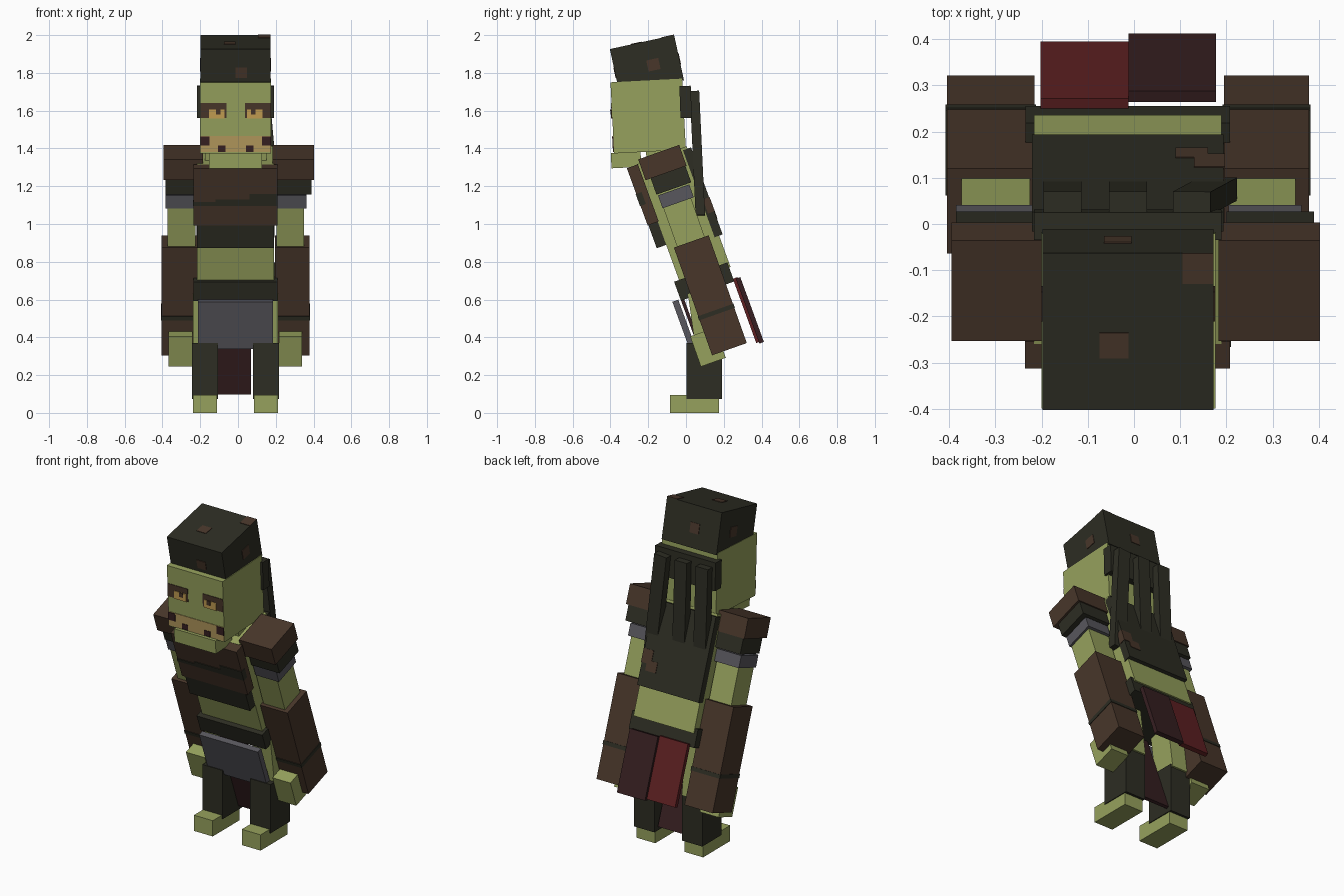
import bpy, bmesh, math
from mathutils import Matrix, Vector

cube = bpy.data.objects.get("Cube")
if cube:
    bpy.data.objects.remove(cube, do_unlink=True)


def material(name, rgb):
    lin = [((c / 255 + 0.055) / 1.055) ** 2.4 for c in rgb] + [1.0]
    m = bpy.data.materials.new(name)
    m.use_nodes = True
    m.diffuse_color = lin
    bsdf = m.node_tree.nodes["Principled BSDF"]
    bsdf.inputs["Base Color"].default_value = lin
    bsdf.inputs["Roughness"].default_value = 0.9
    return m


GREEN = material("green_skin", (150, 161, 93))
BLACK = material("black_cloth", (45, 45, 35))
BROWN = material("brown_leather", (72, 54, 42))
GREY = material("grey_metal", (88, 87, 93))
MAROON = material("maroon_cloth", (54, 31, 33))
RED = material("red_cloth", (94, 32, 34))
TAN = material("tan_mouth", (178, 152, 92))
YELLOW = material("yellow_eye", (196, 158, 82))


def frame(y, z, tilt, x=0, roll=0):
    """Leaning frame whose origin is the top front edge of a part."""
    return (Matrix.Translation((x, y, z)) @ Matrix.Rotation(math.radians(tilt), 4, 'X')
            @ Matrix.Rotation(math.radians(roll), 4, 'Y'))


def box(name, mat, fr, x, depth, drop):
    """Box spanning x, depth (backwards) and drop (downwards) in a frame."""
    lo = Vector((x[0], depth[0], -drop[1]))
    hi = Vector((x[1], depth[1], -drop[0]))
    bm = bmesh.new()
    bmesh.ops.create_cube(bm, size=1)
    for v in bm.verts:
        p = Vector([lo[i] + (v.co[i] + 0.5) * (hi[i] - lo[i]) for i in range(3)])
        v.co = fr @ p
    mesh = bpy.data.meshes.new(name)
    bm.to_mesh(mesh)
    bm.free()
    mesh.materials.append(mat)
    ob = bpy.data.objects.new(name, mesh)
    bpy.context.collection.objects.link(ob)
    return ob


E = 0.003  # thickness of painted plates

# Head, jaw and neck
head = frame(-0.4, 1.75, 3)
box("head", GREEN, head, (-0.2, 0.176), (0, 0.38), (0, 0.377))
box("jaw", GREEN, head, (-0.153, 0.127), (-0.018, 0.14), (0.374, 0.455))
box("neck", GREEN, frame(-0.22, 1.42, 10), (-0.175, 0.15), (0, 0.2), (0, 0.14))

# Face paint
C = -0.012
for side, s in (("right", -1), ("left", 1)):
    def face(name, mat, a, b, top, bottom, lift=1):
        box(side + "_" + name, mat, head, sorted((C + s * a, C + s * b)),
            (-E * lift, 0.001), (top, bottom))
    face("eye_socket", BROWN, 0.05, 0.187, 0.11, 0.19)
    face("eye", YELLOW, 0.06, 0.142, 0.143, 0.192, 2)
    face("pupil", BROWN, 0.08, 0.105, 0.143, 0.17, 3)
    face("cheek_mark", MAROON, 0.14, 0.187, 0.287, 0.335, 2)
    face("lip_mark", MAROON, 0.055, 0.095, 0.335, 0.368, 2)
box("mouth", TAN, head, (C - 0.187, C + 0.187), (-E, 0.001), (0.285, 0.37))

# Tall cap with worn spots on every side
cap = frame(-0.403, 1.926, 12.3)
X0, X1, D, H = -0.198, 0.172, 0.348, 0.245
box("cap", BLACK, cap, (X0, X1), (0, D), (0, H))
box("cap_front_spot", BROWN, cap, (-0.012, 0.048), (-E, 0), (0.1, 0.155))
box("cap_top_spot", BROWN, cap, (-0.075, -0.012), (0.115, 0.172), (-E, 0))
box("cap_corner_spot", BROWN, cap, (0.105, X1), (0.28, D), (-E, 0))
box("cap_back_spot", BROWN, cap, (-0.065, -0.005), (D, D + E), (0.1, 0.16))
for name, x in (("right", (X0 - E, X0)), ("left", (X1, X1 + E))):
    box(name + "_cap_spot", BROWN, cap, x, (0.175, 0.24), (0.1, 0.16))

# Hair at the back of the head, with three hanging locks
box("hair", BLACK, frame(-0.035, 1.73, 2), (-0.217, 0.19), (0, 0.06), (0, 0.17))
for i, (x, length, roll) in enumerate(((-0.155, 0.53, 0), (-0.013, 0.58, 0), (0.125, 0.66, -5))):
    lock = frame(0.02, 1.7, 2.7, x, roll)
    box("hair_lock_%d" % (i + 1), BLACK, lock, (-0.041, 0.041), (0, 0.05), (0, length))

# Leaning torso with layered vest
LEAN = 20
box("torso", GREEN, frame(-0.26, 1.316, LEAN), (-0.217, 0.19), (0, 0.28), (0, 0.68))
vest = frame(-0.313, 1.295, LEAN)
box("chest_plate", BROWN, vest, (-0.236, 0.208), (0, 0.062), (0, 0.322))
box("chest_hem", BLACK, vest, (-0.217, 0.19), (0.004, 0.058), (0.322, 0.452))
for i, (a, b, top) in enumerate(((-0.238, -0.12, 0.19), (-0.12, 0.06, 0.175), (0.06, 0.21, 0.145))):
    box("chest_band_%d" % (i + 1), BLACK, vest, (a, b), (-E, 0.03), (top, 0.212))
back = frame(-0.016, 1.39, LEAN)
box("back_plate", BLACK, back, (-0.221, 0.194), (0, 0.045), (0, 0.49))
box("back_patch", BROWN, back, (0.13, 0.197), (0.01, 0.045 + E), (0.28, 0.36))
box("back_patch_low", BROWN, back, (0.09, 0.16), (0.02, 0.045 + E), (0.34, 0.4))

# Belt, front apron and hanging cloths
box("belt", BLACK, frame(-0.063, 0.694, LEAN), (-0.235, 0.208), (0, 0.3), (0, 0.107))
box("apron_plate", GREY, frame(-0.072, 0.588, LEAN), (-0.212, 0.185), (0, 0.033), (0, 0.265))
box("front_cloth", MAROON, frame(-0.03, 0.605, LEAN), (-0.106, 0.07), (0, 0.018), (0, 0.54))
box("back_cloth_left", MAROON, frame(0.264, 0.71, LEAN), (-0.012, 0.178), (0, 0.025), (0, 0.365))
box("back_cloth_right", RED, frame(0.248, 0.71, LEAN), (-0.203, -0.012), (0, 0.025), (0, 0.362))

# Legs
for side, x0, x1 in (("right", -0.243, -0.106), ("left", 0.08, 0.217)):
    inner = (x0 + 0.005, x1 - 0.005)
    box(side + "_thigh", GREEN, frame(0.01, 0.63, 8), inner, (0, 0.15), (0, 0.3))
    box(side + "_trouser_leg", BLACK, frame(0.003, 0.37, 0), (x0, x1), (0, 0.187), (0, 0.297))
    box(side + "_foot", GREEN, frame(-0.085, 0.096, 0), inner, (0, 0.26), (0, 0.096))

# Arms: (name, colour, front-top y, z, depth, drop, right x span, left x span)
ARM = (
    ("shoulder_pad", BROWN, -0.253, 1.342, 0.23, 0.117, (-0.395, -0.185), (0.183, 0.403)),
    ("sleeve", BLACK, -0.188, 1.245, 0.195, 0.095, (-0.385, -0.215), (0.2, 0.39)),
    ("arm_ring", GREY, -0.148, 1.151, 0.175, 0.072, (-0.385, -0.22), (0.205, 0.363)),
    ("upper_arm", GREEN, -0.125, 1.1, 0.155, 0.3, (-0.374, -0.225), (0.205, 0.35)),
    ("forearm_guard", BROWN, -0.064, 0.875, 0.195, 0.605, (-0.405, -0.215), (0.195, 0.379)),
    ("hand", GREEN, 0.022, 0.405, 0.14, 0.17, (-0.367, -0.24), (0.217, 0.338)),
)
for name, mat, y, z, depth, drop, right, left in ARM:
    for side, x in (("right", right), ("left", left)):
        fr = frame(y, z, 19.5)
        box(side + "_" + name, mat, fr, x, (0, depth), (0, drop))
        if name == "forearm_guard":
            box(side + "_guard_stripe", BLACK, fr, (x[0] - E, x[1] + E),
                (-E, depth + E), (0.385, 0.408))
